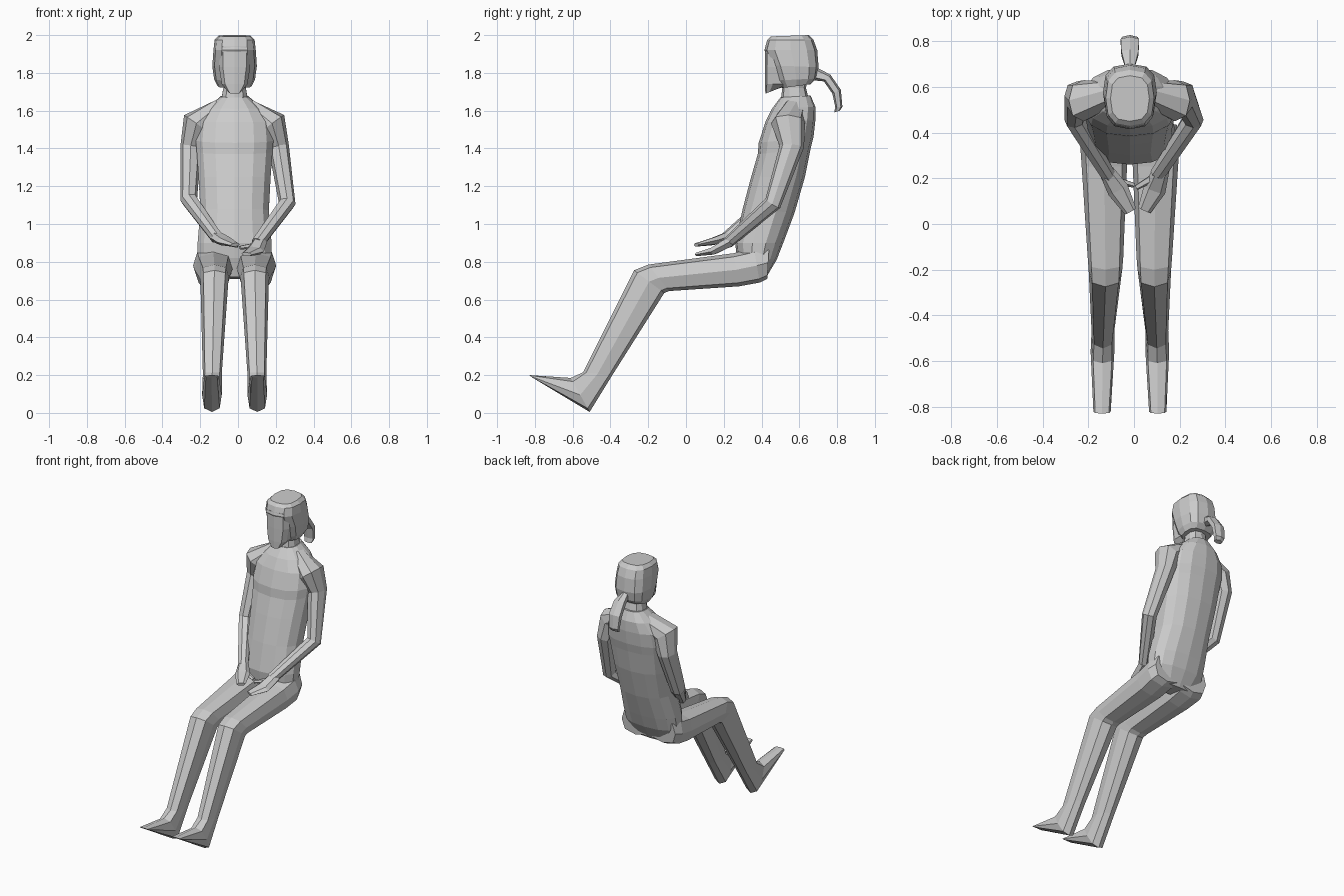
import bpy, bmesh, math
from mathutils import Vector

CX = -0.018   # centre line of the figure


def spow(v, e):
    return math.copysign(abs(v) ** e, v) if abs(v) > 1e-6 else 0.0


def skin(name, rings):
    """Join rings of equal point count with quads and close the ends."""
    bm = bmesh.new()
    rows = [[bm.verts.new(p) for p in ring] for ring in rings]
    n = len(rows[0])
    for a, b in zip(rows, rows[1:]):
        for i in range(n):
            j = (i + 1) % n
            bm.faces.new((a[i], a[j], b[j], b[i]))
    bm.faces.new(rows[0])
    bm.faces.new(rows[-1])
    bmesh.ops.recalc_face_normals(bm, faces=bm.faces)
    me = bpy.data.meshes.new(name)
    bm.to_mesh(me)
    bm.free()
    ob = bpy.data.objects.new(name, me)
    bpy.context.collection.objects.link(ob)
    return ob


def loft(name, sections, n=8, e=0.8):
    """Sections: front y, z, back y, z, centre x, half width."""
    rings = []
    for yf, zf, yb, zb, xc, w in sections:
        mid = Vector((xc, (yf + yb) / 2, (zf + zb) / 2))
        half = Vector((0, (yf - yb) / 2, (zf - zb) / 2))
        ring = []
        for i in range(n):
            a = 2 * math.pi * i / n
            ring.append(mid + half * spow(math.cos(a), e)
                        + Vector((w * spow(math.sin(a), e), 0, 0)))
        rings.append(ring)
    return skin(name, rings)


def tube(name, path, n=8):
    """Path: x, y, z, half width, half depth; rings follow the path."""
    pts = [Vector(p[:3]) for p in path]
    rings = []
    for i, p in enumerate(path):
        t = Vector()
        if i > 0:
            t += (pts[i] - pts[i - 1]).normalized()
        if i < len(pts) - 1:
            t += (pts[i + 1] - pts[i]).normalized()
        t.normalize()
        u = Vector((1, 0, 0))
        u = (u - t * u.dot(t)).normalized()
        v = t.cross(u)
        rings.append([pts[i] + u * p[3] * spow(math.cos(a), 0.85)
                      + v * p[4] * spow(math.sin(a), 0.85)
                      for a in (2 * math.pi * k / n for k in range(n))])
    return skin(name, rings)


# Torso from seat to neck base
torso = [
    (0.30, 0.72, 0.42, 0.71, 0.15),
    (0.27, 0.82, 0.48, 0.81, 0.20),
    (0.26, 0.90, 0.515, 0.90, 0.20),
    (0.30, 1.08, 0.575, 1.06, 0.185),
    (0.345, 1.25, 0.63, 1.25, 0.195),
    (0.38, 1.37, 0.66, 1.40, 0.205),
    (0.385, 1.43, 0.675, 1.46, 0.21),
    (0.42, 1.54, 0.685, 1.55, 0.20),
    (0.455, 1.61, 0.685, 1.62, 0.145),
    (0.50, 1.67, 0.66, 1.68, 0.075),
]
loft("torso", [(*s[:4], CX, s[4]) for s in torso], 14, 0.85)

# Neck
loft("neck", [(0.50, 1.64, 0.65, 1.66, CX, 0.075),
              (0.51, 1.72, 0.635, 1.72, CX, 0.062),
              (0.50, 1.80, 0.65, 1.80, CX, 0.065)], 10)

# Face with pointed chin
face = [
    (0.42, 1.69, 0.51, 1.725, 0.035),
    (0.418, 1.74, 0.58, 1.74, 0.07),
    (0.418, 1.83, 0.60, 1.83, 0.085),
    (0.42, 1.94, 0.60, 1.94, 0.085),
]
loft("face", [(*s[:4], CX, s[4]) for s in face], 10, 0.6)

# Hair cap
hair = [
    (0.51, 1.72, 0.66, 1.74, 0.09),
    (0.48, 1.76, 0.69, 1.77, 0.108),
    (0.45, 1.84, 0.702, 1.83, 0.118),
    (0.415, 1.92, 0.695, 1.92, 0.112),
    (0.43, 1.975, 0.675, 1.975, 0.106),
    (0.45, 1.993, 0.65, 2.0, 0.085),
]
loft("hair", [(*s[:4], CX, s[4]) for s in hair], 12, 0.72)

# Ponytail
loft("ponytail", [(0.69, 1.83, 0.68, 1.76, CX, 0.022),
                  (0.765, 1.79, 0.73, 1.755, CX, 0.042),
                  (0.82, 1.71, 0.775, 1.69, CX, 0.045),
                  (0.828, 1.62, 0.79, 1.62, CX, 0.038),
                  (0.815, 1.60, 0.785, 1.59, CX, 0.03)], 6)

# Legs and feet, mirrored about the centre line
leg = [
    (0.44, 0.88, 0.43, 0.71, 0.105, 0.10),
    (0.36, 0.87, 0.39, 0.69, 0.115, 0.105),
    (0.25, 0.845, 0.28, 0.67, 0.112, 0.10),
    (-0.20, 0.785, -0.09, 0.645, 0.107, 0.078),
    (-0.275, 0.755, -0.115, 0.635, 0.107, 0.074),
    (-0.545, 0.215, -0.39, 0.20, 0.118, 0.05),
]
foot = [
    (-0.545, 0.215, -0.39, 0.20, 0.118, 0.05),
    (-0.61, 0.185, -0.51, 0.005, 0.12, 0.052),
    (-0.83, 0.20, -0.815, 0.188, 0.122, 0.038),
]
for side, label in ((-1, "left"), (1, "right")):
    for part, rows in (("leg", leg), ("foot", foot)):
        loft(f"{label}_{part}", [(*s[:4], CX + side * s[4], s[5]) for s in rows],
             8, 0.7)

# Arms with flat hands resting in the lap
tube("right_arm", [(0.06, 0.57, 1.61, 0.05, 0.06),
                   (0.18, 0.54, 1.53, 0.08, 0.09),
                   (0.215, 0.56, 1.41, 0.055, 0.065),
                   (0.26, 0.46, 1.11, 0.045, 0.046),
                   (0.105, 0.22, 0.90, 0.036, 0.03)])
tube("left_arm", [(-0.10, 0.57, 1.61, 0.05, 0.06),
                  (-0.22, 0.54, 1.53, 0.08, 0.09),
                  (-0.25, 0.56, 1.41, 0.055, 0.065),
                  (-0.26, 0.46, 1.13, 0.045, 0.046),
                  (-0.11, 0.21, 0.925, 0.034, 0.03)])
tube("right_hand", [(0.12, 0.24, 0.91, 0.036, 0.03),
                    (0.09, 0.15, 0.86, 0.05, 0.022),
                    (0.045, 0.06, 0.84, 0.03, 0.01)], 6)
tube("left_hand", [(-0.12, 0.23, 0.935, 0.034, 0.03),
                   (-0.07, 0.15, 0.91, 0.048, 0.022),
                   (-0.015, 0.055, 0.89, 0.028, 0.01)], 6)

# Thumbs
tube("right_thumb", [(0.08, 0.20, 0.885, 0.018, 0.015),
                     (0.01, 0.16, 0.875, 0.012, 0.01)], 5)
tube("left_thumb", [(-0.07, 0.19, 0.905, 0.018, 0.015),
                    (0.0, 0.17, 0.885, 0.012, 0.01)], 5)
